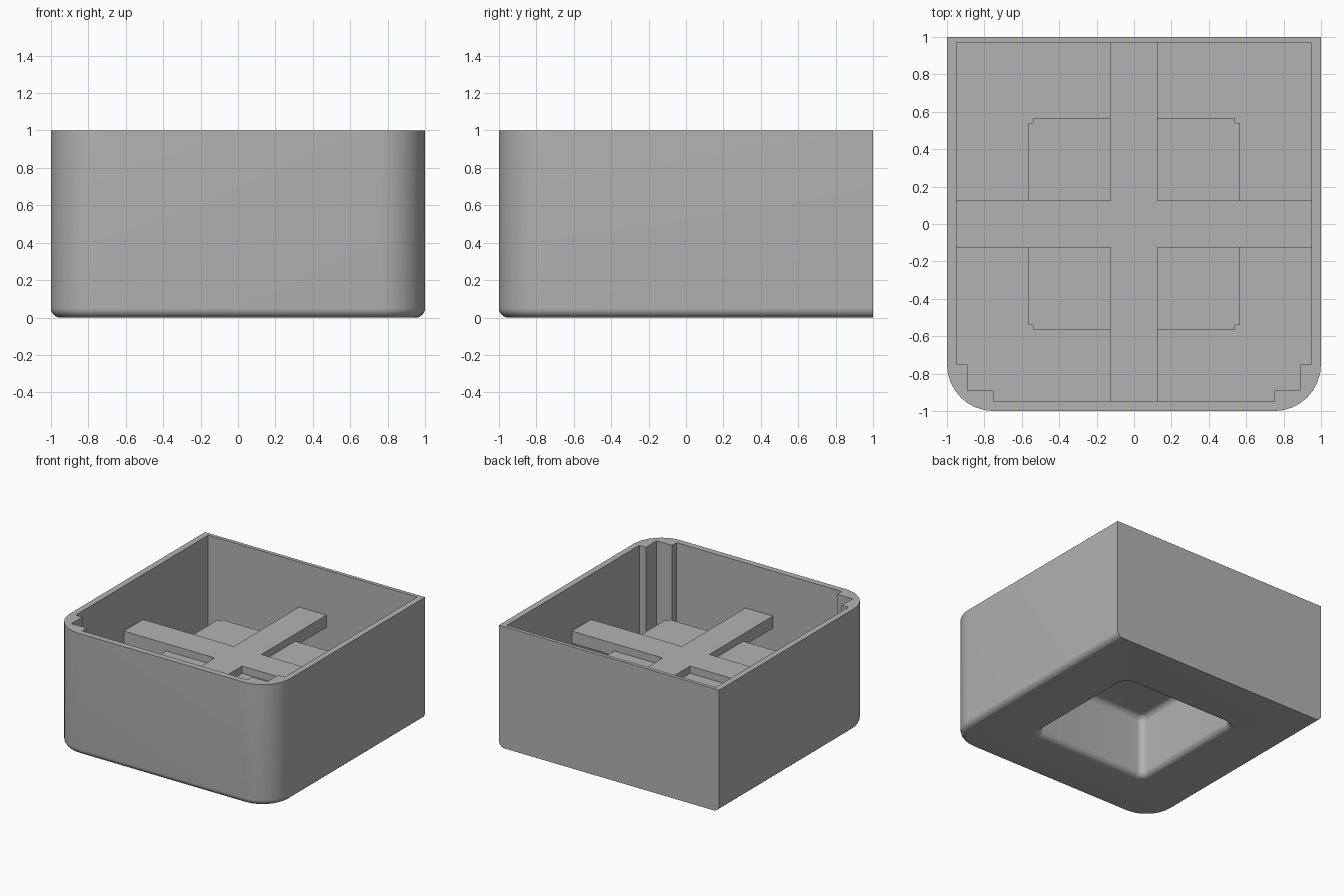
import bpy
import bmesh
from math import sin, cos, pi

cube = bpy.data.objects.get("Cube")
if cube:
    bpy.data.objects.remove(cube, do_unlink=True)

# Single grey material
grey = bpy.data.materials.new("plain grey")
grey.use_nodes = True
GREY = (0.45, 0.45, 0.45, 1)
grey.diffuse_color = GREY
grey.node_tree.nodes["Principled BSDF"].inputs["Base Color"].default_value = GREY

WALL = 0.05        # wall thickness and edge rounding
BAR_TOP, BAR_BOTTOM = 0.63, 0.53
RAISED, CEILING = 0.57, 0.52
STEPS = 8


def finish(bm, name):
    bmesh.ops.remove_doubles(bm, verts=bm.verts, dist=1e-5)
    bmesh.ops.recalc_face_normals(bm, faces=bm.faces)
    mesh = bpy.data.meshes.new(name)
    bm.to_mesh(mesh)
    bm.free()
    obj = bpy.data.objects.new(name, mesh)
    bpy.context.collection.objects.link(obj)
    mesh.materials.append(grey)
    bpy.ops.object.select_all(action="DESELECT")
    obj.select_set(True)
    bpy.context.view_layer.objects.active = obj
    bpy.ops.object.shade_smooth_by_angle(angle=pi / 6)
    return obj


def arc(cx, cy, r, start, n=STEPS):
    """Quarter turn of points, counter-clockwise from the start angle."""
    return [(cx + r * cos(start + pi / 2 * i / n),
             cy + r * sin(start + pi / 2 * i / n)) for i in range(n + 1)]


def outer_outline(inset):
    """Square back, rounded front corners; the back never moves in."""
    c, r = 0.75, 0.25 - inset
    return ([(1 - inset, 1), (inset - 1, 1)]
            + arc(-c, -c, r, pi) + arc(c, -c, r, 1.5 * pi))


def rounded_square(half):
    c = 0.46
    return [p for k, (sx, sy) in enumerate([(1, 1), (-1, 1), (-1, -1), (1, -1)])
            for p in arc(sx * c, sy * c, half - c, k * pi / 2)]


def loop(bm, outline, z):
    return [bm.verts.new((x, y, z)) for x, y in outline]


def loft(bm, rings):
    for a, b in zip(rings, rings[1:]):
        for i in range(len(a)):
            j = (i + 1) % len(a)
            bm.faces.new((a[i], a[j], b[j], b[i]))


def fill_between(bm, *loops):
    """Flat face with a hole between an outer and an inner loop."""
    edges = []
    for ring in loops:
        for a, b in zip(ring, ring[1:] + ring[:1]):
            edges.append(bm.edges.get((a, b)) or bm.edges.new((a, b)))
    bmesh.ops.triangle_fill(bm, edges=edges, use_beauty=True, normal=(0, 0, 1))


# Casing: rounded outside, stepped inside corners, hollow raised block in the floor
bm = bmesh.new()
angles = [pi / 2 * i / STEPS for i in range(STEPS + 1)]
outside = [loop(bm, outer_outline(WALL * (1 - sin(a))), WALL * (1 - cos(a)))
           for a in angles]
outside.append(loop(bm, outer_outline(0), 1))
loft(bm, outside)

front_step = [(0.75, -0.95), (0.75, -0.89), (0.89, -0.89), (0.89, -0.75), (0.95, -0.75)]
inner = front_step + [(0.95, 0.97), (-0.95, 0.97)] + [(-x, y) for x, y in front_step[::-1]]
inside = [loop(bm, inner, z) for z in (1, WALL)]
loft(bm, inside)
fill_between(bm, outside[-1], inside[0])

notch = [(0.565, 0.54), (0.54, 0.54), (0.54, 0.565)]
block = (notch + [(-x, y) for x, y in notch[::-1]]
         + [(-x, -y) for x, y in notch] + [(x, -y) for x, y in notch[::-1]])
raised = [loop(bm, block, z) for z in (WALL, RAISED)]
loft(bm, raised)
fill_between(bm, inside[1], raised[0])
bm.faces.new(raised[1])

# Recess underneath, rounded at its mouth and its ceiling
half = 0.515
mouth = [loop(bm, rounded_square(half + WALL * (1 - sin(a))), WALL * (1 - cos(a)))
         for a in angles]
roof = [loop(bm, rounded_square(half - WALL * (1 - cos(a))),
             CEILING - WALL * (1 - sin(a))) for a in angles]
loft(bm, mouth + roof)
bm.faces.new(roof[-1])
fill_between(bm, outside[0], mouth[0])
finish(bm, "casing")

# Cross brace spanning wall to wall above the raised block
b, side, back = 0.125, 0.955, 0.975
cross = [(b, b), (b, back), (-b, back), (-b, b), (-side, b), (-side, -b),
         (-b, -b), (-b, -side), (b, -side), (b, -b), (side, -b), (side, b)]
bm = bmesh.new()
ends = [loop(bm, cross, z) for z in (BAR_BOTTOM, BAR_TOP)]
loft(bm, ends)
for ring in ends:
    bm.faces.new(ring)
finish(bm, "cross_brace")
